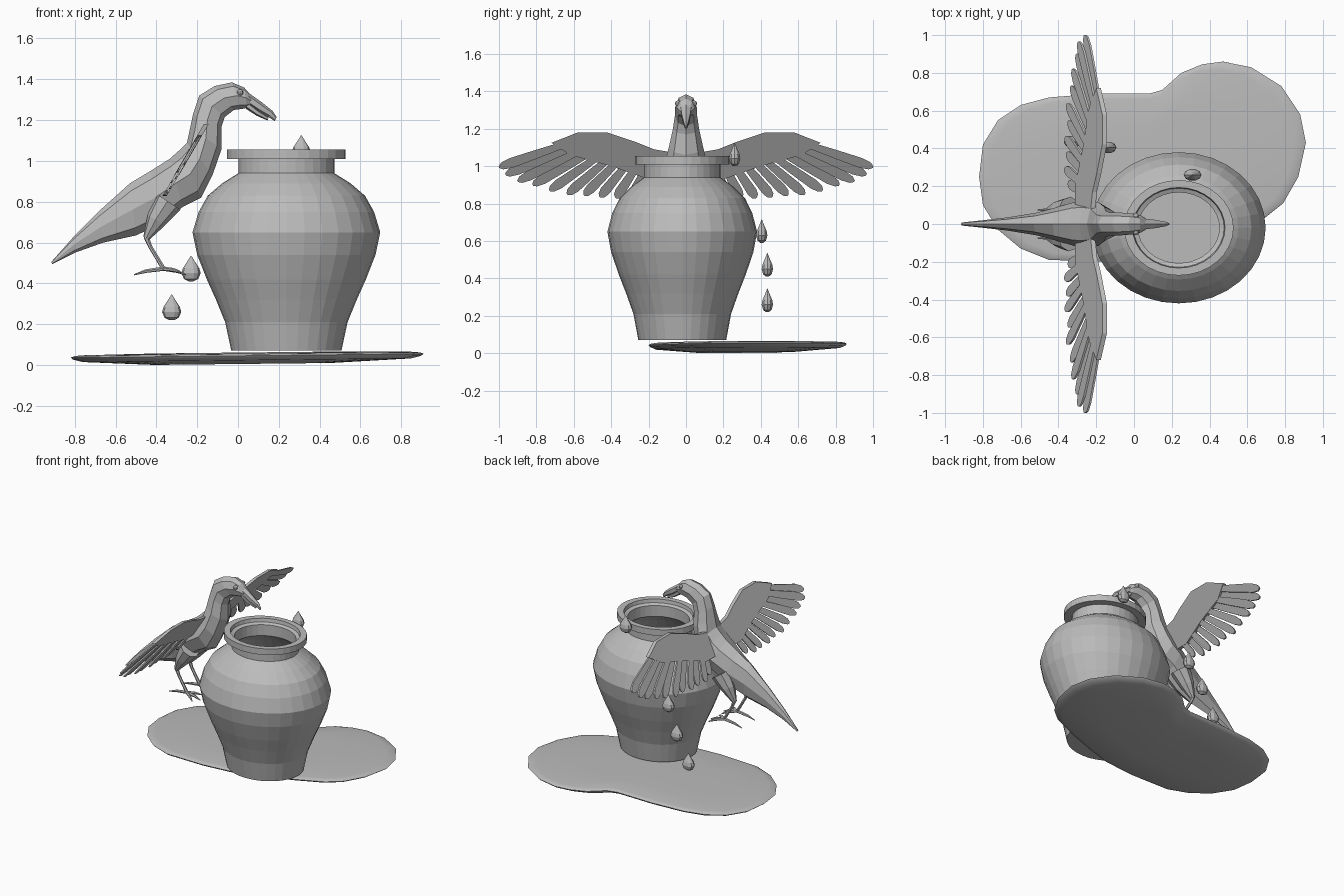
import bpy, bmesh, math
from mathutils import Vector

if "Cube" in bpy.data.objects:
    bpy.data.objects.remove(bpy.data.objects["Cube"])

GREY = (0.5, 0.5, 0.5, 1)
clay = bpy.data.materials.new("plain grey")
clay.use_nodes = True
clay.diffuse_color = GREY
clay.node_tree.nodes["Principled BSDF"].inputs["Base Color"].default_value = GREY


def finish(bm, name, smooth=None):
    bmesh.ops.recalc_face_normals(bm, faces=bm.faces[:])
    mesh = bpy.data.meshes.new(name)
    bm.to_mesh(mesh)
    bm.free()
    mesh.materials.append(clay)
    ob = bpy.data.objects.new(name, mesh)
    bpy.context.collection.objects.link(ob)
    if smooth:
        bpy.ops.object.select_all(action='DESELECT')
        ob.select_set(True)
        bpy.context.view_layer.objects.active = ob
        bpy.ops.object.shade_smooth_by_angle(angle=math.radians(smooth))
    return ob


def add_loft(bm, rings):
    """Skin a list of equal-length rings and cap both ends."""
    loops = [[bm.verts.new(p) for p in ring] for ring in rings]
    n = len(loops[0])
    for a, b in zip(loops, loops[1:]):
        for i in range(n):
            j = (i + 1) % n
            bm.faces.new((a[i], a[j], b[j], b[i]))
    bm.faces.new(loops[0])
    bm.faces.new(loops[-1])


def lathe(name, profile, centre, ratio, segments, smooth=None):
    bm = bmesh.new()
    turn = [math.tau * i / segments for i in range(segments)]
    add_loft(bm, [[(centre[0] + r * math.cos(a), centre[1] + r * ratio * math.sin(a), z)
                   for a in turn] for r, z in profile])
    return finish(bm, name, smooth)


def body_loft(name, stations, sides=8):
    """Stations are (top x, top z, bottom x, bottom z, half width)."""
    bm = bmesh.new()
    rings = []
    for tx, tz, bx, bz, w in stations:
        ring = []
        for i in range(sides):
            a = math.tau * i / sides
            c, s = (1 + math.cos(a)) / 2, math.sin(a)
            ring.append((bx + (tx - bx) * c, w * s, bz + (tz - bz) * c))
        rings.append(ring)
    add_loft(bm, rings)
    return finish(bm, name)


def add_tube(bm, path, radii, sides=6):
    pts = [Vector(p) for p in path]
    rings = []
    for i, p in enumerate(pts):
        d = (pts[min(i + 1, len(pts) - 1)] - pts[max(i - 1, 0)]).normalized()
        u = d.orthogonal().normalized()
        v = d.cross(u)
        rings.append([p + radii[i] * (u * math.cos(math.tau * k / sides)
                                      + v * math.sin(math.tau * k / sides))
                      for k in range(sides)])
    add_loft(bm, rings)


# Hollow oval pot with a flat rim
lathe("pot", [(.27, .07), (.30, .21), (.345, .32), (.39, .42), (.437, .54), (.46, .65),
              (.43, .75), (.385, .83), (.315, .89), (.235, .94), (.235, 1.01),
              (.29, 1.01), (.29, 1.055), (.245, 1.055), (.24, 1.03), (.215, 1.02),
              (.215, .94), (.29, .88), (.40, .75), (.43, .65), (.36, .42), (.25, .12)],
      (.237, -.02), .87, 32)

# Spilled puddle made of two merged lobes
outline = [(-.82, .25), (-.80, .42), (-.72, .55), (-.60, .63), (-.45, .67), (-.2, .69),
           (.08, .69), (.15, .71), (.25, .80), (.36, .845), (.47, .86), (.62, .83),
           (.78, .73), (.88, .58), (.91, .43), (.87, .25), (.79, .11), (.69, .03),
           (.5, -.05), (.3, -.12), (.1, -.18), (-.15, -.2), (-.45, -.19), (-.60, -.13),
           (-.72, -.03), (-.80, .1)]


def puddle_ring(scale, lift):
    ring = []
    for x, y in outline:
        x, y = x * scale, .3 + (y - .3) * scale
        ring.append((x, y, .045 + .011 * x + lift))
    return ring


bm = bmesh.new()
add_loft(bm, [puddle_ring(s, h) for s, h in
              [(.5, -.04), (.93, -.022), (.985, -.01), (1, 0), (.98, .007), (.93, .011), (.5, .016)]])
finish(bm, "puddle", 40)

# Falling drops
for i, (x, y, z) in enumerate([(.31, .26, 1.0), (-.14, .405, .59),
                               (-.23, .435, .41), (-.325, .435, .22)]):
    lathe(f"drop_{i + 1}", [(.012, z), (.035, z + .012), (.047, z + .04), (.04, z + .065),
                            (.02, z + .095), (.002, z + .125)], (x, y), .68, 10)

# Bird body from tail to face
body_loft("bird_body", [
    (-.915, .505, -.91, .495, .008), (-.80, .635, -.80, .55, .02),
    (-.68, .755, -.66, .60, .035), (-.53, .89, -.50, .635, .06),
    (-.43, .95, -.38, .69, .09), (-.335, 1.01, -.27, .775, .12),
    (-.29, 1.05, -.18, .82, .125), (-.25, 1.09, -.125, .93, .115),
    (-.235, 1.16, -.08, 1.06, .09), (-.22, 1.23, -.08, 1.17, .07),
    (-.19, 1.32, -.065, 1.215, .06), (-.115, 1.367, -.02, 1.25, .06),
    (-.03, 1.385, .02, 1.255, .055), (.03, 1.36, .045, 1.26, .045),
    (.065, 1.32, .06, 1.27, .03)])

# Beak, upper and lower halves
body_loft("upper_beak", [(.05, 1.335, .04, 1.28, .034), (.12, 1.285, .10, 1.24, .025),
                         (.17, 1.245, .15, 1.215, .014), (.19, 1.215, .18, 1.195, .004)], 6)
body_loft("lower_beak", [(.045, 1.295, .04, 1.255, .028), (.10, 1.25, .09, 1.222, .02),
                         (.15, 1.215, .145, 1.198, .006)], 6)


def add_plate(bm, points, side, offset, thickness):
    """Flat blade in the tilted wing plane, from (y, z) points."""
    def ring(dx):
        return [(-.15 + .58 * (z - 1.19) + dx, side * y, z) for y, z in points]
    add_loft(bm, [ring(offset - thickness / 2), ring(offset + thickness / 2)])


feather_tips = [(1.0, .995), (.965, .955), (.90, .92), (.82, .90), (.73, .87), (.635, .85),
                (.545, .845), (.46, .835), (.375, .83), (.295, .83), (.22, .845)]
covert = [(.05, 1.07), (.17, 1.09), (.27, 1.13), (.42, 1.18), (.58, 1.18), (.72, 1.125),
          (.62, 1.06), (.4, 1.0), (.2, .93), (.06, .93)]

for side, label in ((1, "left"), (-1, "right")):
    # Wing with a fan of feathers
    bm = bmesh.new()
    add_plate(bm, covert, side, 0, .024)
    last = len(feather_tips) - 1
    for i, tip in enumerate(feather_tips):
        t = i / last
        root = Vector((.58 - .44 * t, 1.14 - .11 * t))
        end = Vector(tip)
        across = (end - root).normalized().orthogonal()
        blade = [(0, .5), (.5, .85), (.85, 1), (.96, .7), (1, .2)]
        w = .027
        points = [root.lerp(end, f) + across * w * k for f, k in blade]
        points += [root.lerp(end, f) - across * w * k for f, k in reversed(blade)]
        add_plate(bm, points, side, .005 * (-1) ** i, .01)
    finish(bm, f"{label}_wing")

    # Leg: thigh, shank and four toes
    bm = bmesh.new()
    y = side * .075
    add_tube(bm, [(-.34, y, .80), (-.40, y, .71), (-.45, y, .62)], [.07, .05, .016], 8)
    foot = Vector((-.365, y, .472))
    add_tube(bm, [(-.45, y, .63), (-.43, y, .58), foot], [.014, .01, .011])
    for dx, dy, dz in ((.11, 0, -.03), (.085, .06, -.02), (.085, -.06, -.02), (-.145, 0, -.03)):
        step = Vector((dx, dy, dz))
        add_tube(bm, [foot, foot + step * .6 + Vector((0, 0, .006)), foot + step],
                 [.011, .009, .003])
    finish(bm, f"{label}_leg")

    # Eye
    bm = bmesh.new()
    bmesh.ops.create_uvsphere(bm, u_segments=8, v_segments=6, radius=.016)
    bmesh.ops.translate(bm, verts=bm.verts[:], vec=(.01, side * .043, 1.335))
    finish(bm, f"{label}_eye")
